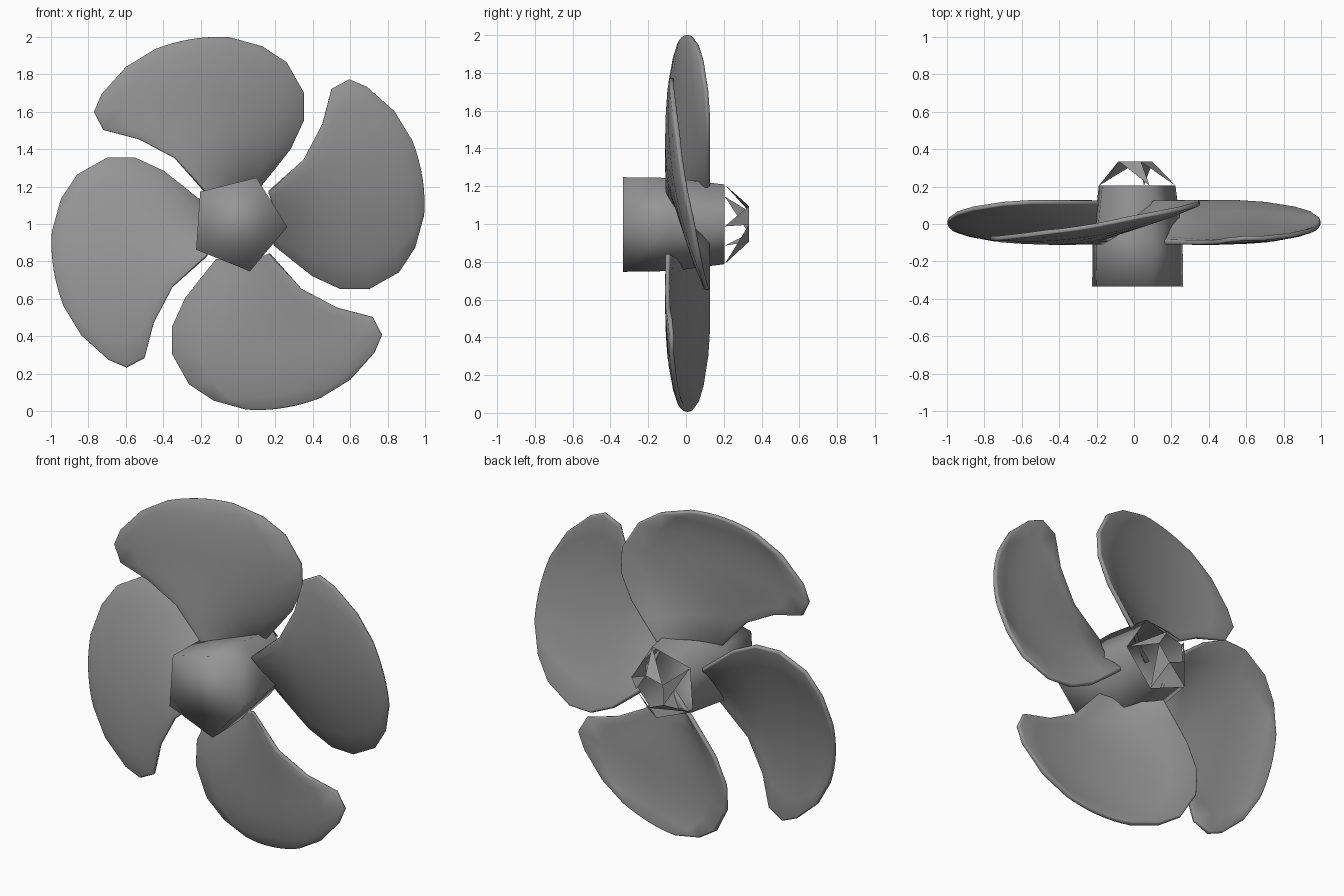
import bpy, bmesh, math

if "Cube" in bpy.data.objects:
    bpy.data.objects.remove(bpy.data.objects["Cube"])

CZ = 1.003  # height of the propeller axis

grey = bpy.data.materials.new("metal_grey")
grey.diffuse_color = (0.30, 0.30, 0.30, 1)
grey.use_nodes = True
grey.node_tree.nodes["Principled BSDF"].inputs["Base Color"].default_value = grey.diffuse_color


def make(name, verts, faces):
    mesh = bpy.data.meshes.new(name)
    mesh.from_pydata(verts, [], faces)
    bm = bmesh.new()
    bm.from_mesh(mesh)
    bmesh.ops.recalc_face_normals(bm, faces=bm.faces)
    bm.to_mesh(mesh)
    bm.free()
    mesh.materials.append(grey)
    ob = bpy.data.objects.new(name, mesh)
    bpy.context.collection.objects.link(ob)
    bpy.ops.object.select_all(action='DESELECT')
    ob.select_set(True)
    bpy.context.view_layer.objects.active = ob
    return ob


def ring(r, y, turn=-4):
    a = [math.radians(turn + 72 * i) for i in range(5)]
    return [(r * math.cos(t), y, CZ + r * math.sin(t)) for t in a]


# five-sided hub: closed front, tapering to an open rear
hub_verts = ring(0.264, -0.333) + ring(0.260, -0.08) + ring(0.222, 0.205)
hub_faces = [tuple(range(5))]
for k in (0, 5):
    hub_faces += [(k + i, k + (i + 1) % 5, k + 5 + (i + 1) % 5, k + 5 + i) for i in range(5)]
make("hub", hub_verts, hub_faces)
bpy.ops.object.shade_smooth()

# open rear cap: one spike per side
cap_faces = [(5 + i, 5 + (i + 1) % 5, i) for i in range(5)]
make("rear_cap", ring(0.222, 0.205) + ring(0.1, 0.333), cap_faces)

# blade stations: leading (s, h, y), trailing (s, h, y), camber
ROWS = [
    ((-.17, .16, -.10), (.11, .19, .12), .015),
    ((-.34, .35, -.10), (.20, .30, .12), .050),
    ((-.53, .45, -.095), (.28, .40, .12), .070),
    ((-.72, .50, -.085), (.35, .55, .12), .080),
    ((-.77, .595, -.075), (.35, .70, .11), .078),
    ((-.73, .69, -.075), (.26, .86, .085), .060),
    ((-.60, .835, -.06), (.13, .945, .06), .035),
    ((-.44, .932, -.04), (-.05, .994, .025), .005),
]
N = 8


def blade(name, quarter):
    a = math.radians(90 * quarter)
    c, s_ = math.cos(a), math.sin(a)
    verts, faces = [], []
    for lead, trail, camber in ROWS:
        for j in range(N + 1):
            u = j / N
            s, h, y = (p + (q - p) * u for p, q in zip(lead, trail))
            hump = 4 * u * (1 - u)
            h += 0.022 * hump
            y -= camber * hump
            verts.append((s * c + h * s_, y, CZ + h * c - s * s_))
    for i in range(len(ROWS) - 1):
        for j in range(N):
            k = i * (N + 1) + j
            faces.append((k, k + 1, k + N + 2, k + N + 1))
    ob = make(name, verts, faces)
    solid = ob.modifiers.new("thickness", 'SOLIDIFY')
    solid.thickness = 0.025
    solid.offset = 0
    # soft rounded rim
    rim = ob.modifiers.new("rim", 'BEVEL')
    rim.width = 0.008
    rim.segments = 2
    rim.limit_method = 'ANGLE'
    rim.angle_limit = math.radians(55)
    for m in ("thickness", "rim"):
        bpy.ops.object.modifier_apply(modifier=m)
    bpy.ops.object.shade_smooth_by_angle(angle=math.radians(50))


for q, label in enumerate(("top", "right", "bottom", "left")):
    blade(label + "_blade", q)
